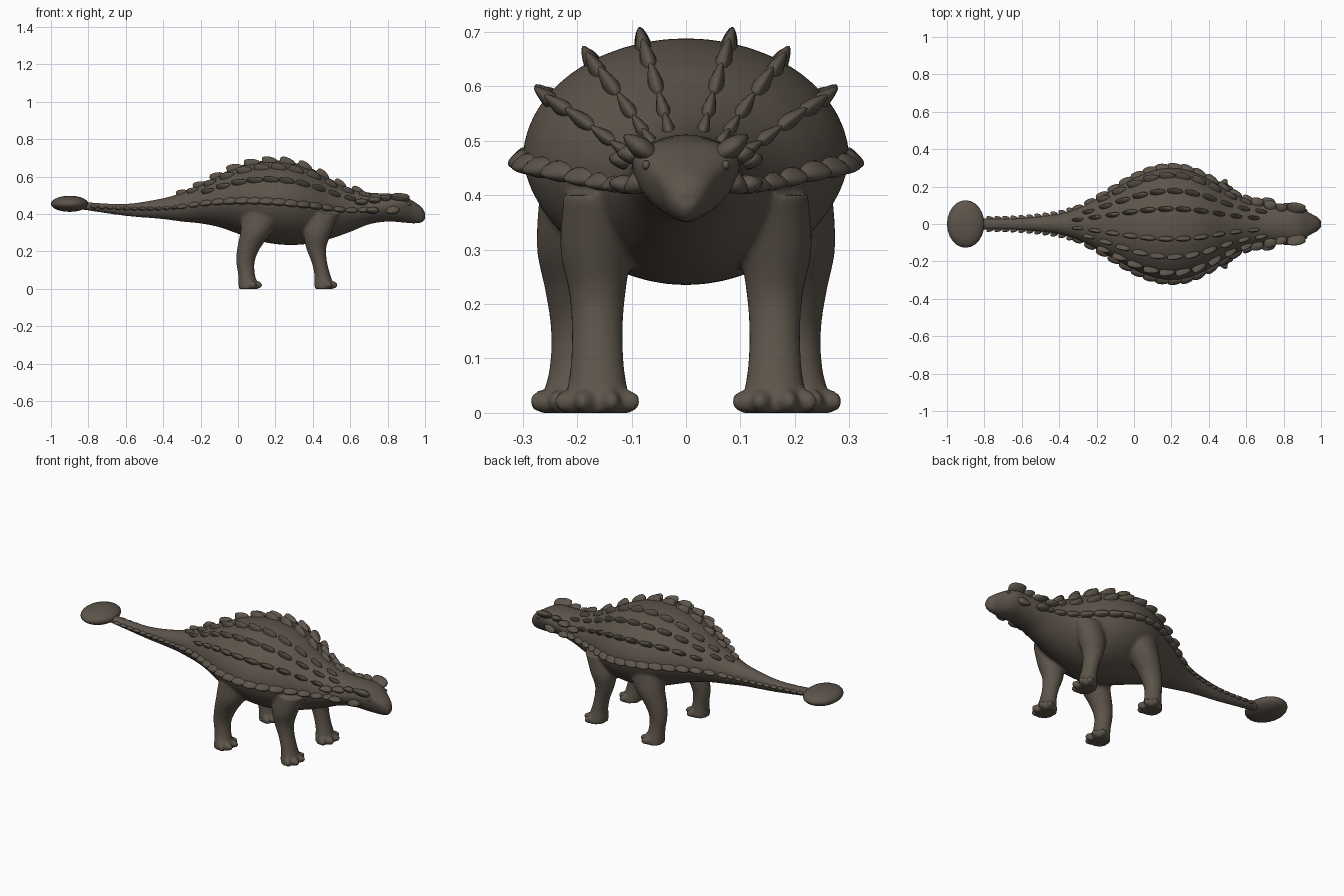
import bpy, bmesh, math
from mathutils import Matrix, Vector

if "Cube" in bpy.data.objects:
    bpy.data.objects.remove(bpy.data.objects["Cube"])

hide = bpy.data.materials.new("brown hide")
hide.use_nodes = True
hide.diffuse_color = (0.11, 0.09, 0.07, 1)
hide.node_tree.nodes["Principled BSDF"].inputs["Base Color"].default_value = hide.diffuse_color

# Torso, neck, head and tail: x, half width, rim height, top, bottom
BODY = [
    (-.84, .03, .445, .465, .425), (-.6, .033, .43, .455, .39),
    (-.4, .055, .43, .485, .373), (-.3, .085, .44, .515, .36),
    (-.2, .135, .455, .56, .35), (-.1, .19, .465, .61, .33),
    (0, .245, .47, .655, .295), (.1, .285, .47, .68, .26),
    (.2, .3, .465, .688, .24), (.3, .285, .455, .675, .235),
    (.4, .24, .445, .64, .245), (.5, .18, .43, .585, .27),
    (.6, .135, .42, .54, .305), (.7, .11, .425, .515, .345),
    (.8, .1, .445, .51, .36), (.88, .095, .46, .5, .355),
    (.94, .06, .44, .467, .35), (.985, .035, .405, .435, .355),
    (1, .018, .39, .41, .37)]

# Legs: z, x, y, radius along x, radius along y
FRONT_LEG = [
    (0, .46, .163, .05, .062), (.03, .458, .163, .05, .058),
    (.08, .45, .163, .042, .05), (.15, .433, .163, .042, .047),
    (.22, .418, .163, .054, .052), (.3, .425, .165, .075, .066),
    (.4, .45, .155, .09, .07)]
HIND_LEG = [
    (0, .055, .212, .052, .058), (.03, .053, .21, .05, .054),
    (.08, .045, .206, .045, .045), (.15, .04, .202, .05, .046),
    (.22, .058, .2, .062, .058), (.3, .095, .2, .083, .074),
    (.4, .13, .185, .11, .085)]


def sample(table, k):
    """Smooth interpolation of a table by its first column."""
    k = min(max(k, table[0][0]), table[-1][0])
    i = next(j for j in range(len(table) - 1) if k <= table[j + 1][0])
    p, q = table[i], table[i + 1]
    o, r = table[max(i - 1, 0)], table[min(i + 2, len(table) - 1)]
    h = q[0] - p[0]
    u = (k - p[0]) / h
    out = []
    for c in range(1, len(p)):
        m = (q[c] - o[c]) / (q[0] - o[0]) * h
        n = (r[c] - p[c]) / (r[0] - p[0]) * h
        d = q[c] - p[c]
        out.append(p[c] + u * m + u * u * (3 * d - 2 * m - n) + u ** 3 * (m + n - 2 * d))
    return out


def skin_point(x, t):
    """Point on the body; t runs round the section from the rim."""
    a, rim, top, low = sample(BODY, x)
    s = math.sin(t)
    if s >= 0:
        return Vector((x, a * math.cos(t), rim + (top - rim) * s))
    return Vector((x, a * math.cos(t) * (1 + .1 * s), rim + (rim - low) * s))


def loft(bm, rings):
    rows = [[bm.verts.new(p) for p in ring] for ring in rings]
    n = len(rows[0])
    for a, b in zip(rows, rows[1:]):
        for i in range(n):
            bm.faces.new((a[i], a[(i + 1) % n], b[(i + 1) % n], b[i]))
    bm.faces.new(rows[0][::-1])
    bm.faces.new(rows[-1])


def ellipsoid(bm, loc, radii, turn=0):
    m = Matrix.Translation(loc) @ Matrix.Rotation(turn, 4, 'Z') @ Matrix.Diagonal((*radii, 1))
    bmesh.ops.create_uvsphere(bm, u_segments=24, v_segments=14, radius=1, matrix=m)


def scute(bm, loc, forward, normal, length, width, height, lean=.5):
    """Keeled plate that narrows upward and sweeps backward."""
    n = normal.normalized()
    f = (forward - n * forward.dot(n)).normalized()
    frame = Matrix((f, n.cross(f), n)).transposed()
    made = bmesh.ops.create_uvsphere(bm, u_segments=14, v_segments=10, radius=1)
    for v in made['verts']:
        x, y, z = v.co
        up = max(z, 0)
        v.co = loc + frame @ Vector(((x - lean * up * up) * length,
                                     y * width * (1 - .35 * up), z * height))


def finish(name, bm):
    bmesh.ops.recalc_face_normals(bm, faces=bm.faces)
    mesh = bpy.data.meshes.new(name)
    bm.to_mesh(mesh)
    bm.free()
    mesh.materials.append(hide)
    for p in mesh.polygons:
        p.use_smooth = True
    ob = bpy.data.objects.new(name, mesh)
    bpy.context.collection.objects.link(ob)
    return ob


def plate_on_body(bm, x, t, size, drop=0):
    e = .01
    p = skin_point(x, t)
    fwd = skin_point(x + e, t) - skin_point(x - e, t)
    n = fwd.cross(skin_point(x, t + e) - skin_point(x, t - e))
    if n.dot(p - Vector((x, 0, sample(BODY, x)[1]))) < 0:
        n = -n
    n = n.normalized() + Vector((0, 0, -drop))
    scute(bm, p, fwd, n, *size)


# Body, legs and toes fused into one skin
bm = bmesh.new()
steps = 120
loft(bm, [[skin_point(-.84 + 1.84 * i / steps, math.tau * j / 48) for j in range(48)]
          for i in range(steps + 1)])
for table in (FRONT_LEG, HIND_LEG):
    for side in (1, -1):
        rings = []
        for i in range(25):
            z = .4 * i / 24
            x, y, rx, ry = sample(table, z)
            rings.append([(x + rx * math.cos(math.tau * j / 24),
                           side * (y + ry * math.sin(math.tau * j / 24)), z) for j in range(24)])
        loft(bm, rings)
        _, x, y, rx, ry = table[0]
        for a in (-1.15, -.4, .4, 1.15):
            spot = (x + rx * math.cos(a), side * (y + ry * math.sin(a)), .021)
            ellipsoid(bm, spot, (.027, .018, .021), side * a * .6)
skin = finish("body_and_legs", bm)
remesh = skin.modifiers.new("fuse", 'REMESH')
remesh.mode = 'VOXEL'
remesh.voxel_size = .008
remesh.use_smooth_shade = True
soften = skin.modifiers.new("soften", 'SMOOTH')
soften.factor = .5
soften.iterations = 4

# Tail club
bm = bmesh.new()
ellipsoid(bm, (-.9, 0, .455), (.1, .127, .043))
finish("tail_club", bm)

# Keeled plates in rows along the back: angle, first x, last x, count
for name, t, x0, x1, count in (("inner", 1.3, -.3, .64, 11),
                               ("middle", .95, -.24, .68, 11),
                               ("outer", .55, -.16, .6, 10)):
    bm = bmesh.new()
    for i in range(count):
        x = x0 + (x1 - x0) * i / (count - 1)
        g = .55 + .45 * min(1, sample(BODY, x)[0] / .24)
        for angle in (t, math.pi - t):
            plate_on_body(bm, x, angle, (.043 * g, .015 * g, .031 * g))
    finish(name + "_back_plates", bm)

# Rim plates along the flanks
bm = bmesh.new()
for i in range(16):
    x = -.3 + i * .065
    g = .5 + .5 * min(1, sample(BODY, x)[0] / .24)
    for angle in (0, math.pi):
        plate_on_body(bm, x, angle, (.045 * g, .02 * g, .028 * g, .3), .25)
finish("rim_plates", bm)

# Small plates along both sides of the tail
bm = bmesh.new()
for i in range(11):
    for angle in (0, math.pi):
        plate_on_body(bm, -.77 + i * .043, angle, (.02, .01, .012 + .0008 * i))
finish("tail_plates", bm)

# Collar plates, horns, cheek spikes and eyes
collar, horns, eyes = bmesh.new(), bmesh.new(), bmesh.new()
fwd = Vector((1, 0, 0))
for side in (1, -1):
    for x, y, z in ((.66, .115, .465), (.73, .1, .475), (.72, .115, .42)):
        scute(collar, Vector((x, side * y, z)), fwd, Vector((-.2, side, .1)), .035, .018, .03)
    scute(horns, Vector((.87, side * .083, .487)), fwd, Vector((-.2, side, .75)), .05, .02, .042)
    scute(horns, Vector((.79, side * .085, .485)), fwd, Vector((-.2, side, .6)), .03, .017, .03)
    scute(horns, Vector((.83, side * .085, .425)), fwd, Vector((-.3, side, -.7)), .035, .022, .037)
    ellipsoid(eyes, (.915, side * .073, .455), (.012, .008, .009))
finish("collar_plates", collar)
finish("head_horns", horns)
finish("eyes", eyes)
